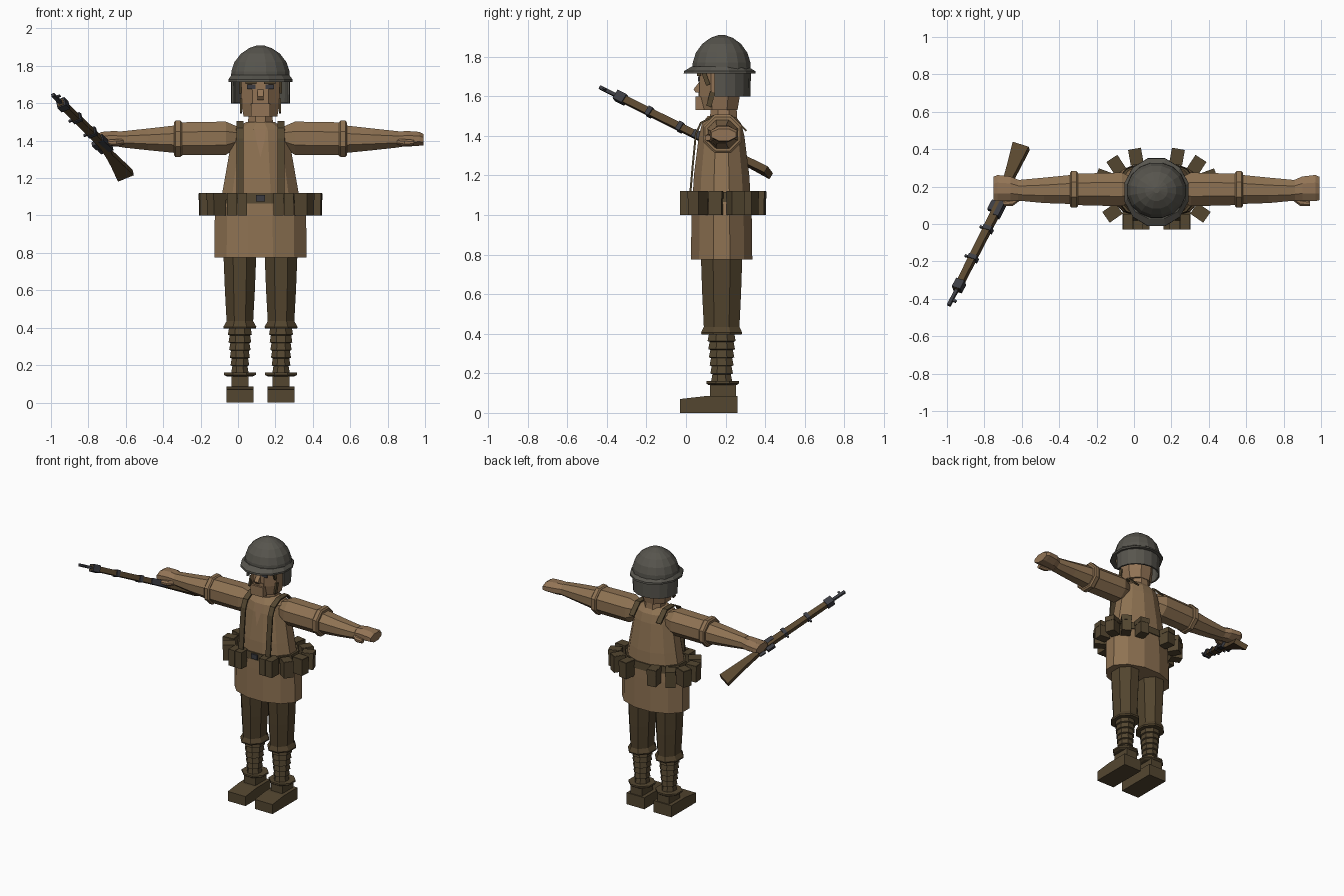
import bpy, bmesh
from math import cos, sin, pi, radians
from mathutils import Matrix, Vector

if "Cube" in bpy.data.objects:
    bpy.data.objects.remove(bpy.data.objects["Cube"])

CX, CY = 0.12, 0.18     # body axis


def material(name, r, g, b):
    m = bpy.data.materials.new(name)
    m.use_nodes = True
    m.diffuse_color = (r, g, b, 1)
    m.node_tree.nodes["Principled BSDF"].inputs["Base Color"].default_value = (r, g, b, 1)
    return m


TUNIC = material("tan cloth", .27, .168, .085)
SKIN = material("skin", .29, .175, .092)
BROWN = material("dark brown cloth", .085, .058, .027)
LEATHER = material("brown leather", .088, .062, .03)
STEEL = material("helmet grey", .095, .09, .075)
WOOD = material("rifle wood", .1, .062, .028)
METAL = material("gun metal", .045, .046, .055)


def finish(name, bm, mat, matrix=None):
    if matrix:
        bm.transform(matrix)
    bmesh.ops.recalc_face_normals(bm, faces=bm.faces)
    me = bpy.data.meshes.new(name)
    bm.to_mesh(me)
    bm.free()
    me.materials.append(mat)
    ob = bpy.data.objects.new(name, me)
    bpy.context.collection.objects.link(ob)
    return ob


def loft(name, rings, mat, n=8, axis="z", cap=True):
    """Rings of (centre, half width, half depth), flats facing the axes."""
    bm = bmesh.new()
    k = 1 / cos(pi / n)
    loops = []
    for (x, y, z), rx, ry in rings:
        loop = []
        for i in range(n):
            t = 2 * pi * (i + .5) / n
            u, v = rx * k * cos(t), ry * k * sin(t)
            loop.append(bm.verts.new((x + u, y + v, z) if axis == "z" else (x, y + u, z + v)))
        loops.append(loop)
    for a, b in zip(loops, loops[1:]):
        for i in range(n):
            j = (i + 1) % n
            bm.faces.new((a[i], a[j], b[j], b[i]))
    if cap:
        bm.faces.new(loops[0])
        bm.faces.new(loops[-1])
    return finish(name, bm, mat)


def upright(name, x, y, profile, mat, n=8, cap=True):
    return loft(name, [((x, y, z), rx, ry) for z, rx, ry in profile], mat, n, "z", cap)


def box(name, c, size, mat, rot=None, frame=None):
    bm = bmesh.new()
    bmesh.ops.create_cube(bm, size=1)
    m = Matrix.Translation(c) @ (rot or Matrix()) @ Matrix.Diagonal((*size, 1))
    return finish(name, bm, mat, frame @ m if frame else m)


def prism(name, pts, half, mat, frame):
    """Polygon in the frame's first two axes, thickened along its third."""
    bm = bmesh.new()
    f = bm.faces.new([bm.verts.new((u, v, -half)) for u, v in pts])
    g = bmesh.ops.extrude_face_region(bm, geom=[f])["geom"]
    bmesh.ops.translate(bm, vec=(0, 0, 2 * half), verts=[e for e in g if isinstance(e, bmesh.types.BMVert)])
    return finish(name, bm, mat, frame)


# Coat
upright("coat_skirt", CX, CY, [(.775, .247, .155), (1.0, .244, .152), (1.07, .22, .15)], TUNIC, 12)
upright("coat_torso", CX, CY, [(1.06, .215, .148), (1.2, .19, .14), (1.4, .155, .115),
                               (1.46, .145, .1), (1.5, .075, .07)], TUNIC, 12)
upright("belt", CX, CY, [(1.065, .225, .157), (1.117, .219, .153)], LEATHER, 12)
box("belt_buckle", (CX, .022, 1.092), (.05, .014, .035), METAL)
bm = bmesh.new()
bm.faces.new([bm.verts.new((CX + x, y, z)) for x, y, z in
              ((0, .046, 1.31), (.022, .061, 1.4), (.03, .075, 1.46), (-.03, .075, 1.46), (-.022, .061, 1.4))])
finish("open_neckline", bm, SKIN)

# Head and face
upright("neck", CX, .19, [(1.47, .072, .07), (1.55, .06, .065)], SKIN)
upright("head", CX, .17, [(1.53, .09, .09), (1.6, .104, .102), (1.76, .108, .104)], SKIN)
box("chin", (CX, .09, 1.565), (.1, .085, .07), SKIN)
box("upper_lip", (CX, .092, 1.61), (.085, .06, .025), SKIN)
prism("nose", [(.08, 1.69), (.038, 1.635), (.05, 1.618), (.08, 1.618)], .016, SKIN,
      Matrix(((0, 0, 1, CX), (1, 0, 0, 0), (0, 1, 0, 0), (0, 0, 0, 1))))

# Helmet
dome = [(1.72, 1.0), (1.77, .985), (1.82, .88), (1.865, .66), (1.895, .38), (1.91, .1)]
upright("helmet_dome", CX, CY, [(z, .158 * s, .148 * s) for z, s in dome], STEEL, 16)
upright("helmet_brim", CX, .17, [(1.715, .172, .182), (1.727, .172, .18), (1.75, .155, .142)], STEEL, 12)
bm = bmesh.new()
arc = [radians(-14 + 208 * i / 10) for i in range(11)]
rows = [[bm.verts.new((CX + r * cos(t), CY + (r - .012) * sin(t), z)) for t in arc]
        for z, r in ((1.6, .158), (1.73, .16))]
for i in range(10):
    bm.faces.new((rows[0][i], rows[0][i + 1], rows[1][i + 1], rows[1][i]))
guard = finish("helmet_neck_guard", bm, STEEL)
mod = guard.modifiers.new("thickness", "SOLIDIFY")
mod.thickness = .012

# Parts repeated on both sides
strap_path = [(.02, 1.09), (.034, 1.25), (.05, 1.41), (.075, 1.465), (.14, 1.5), (.23, 1.5), (.305, 1.425)]
pouches = [(.11, .36, 10), (.215, .315, 33), (.28, .25, 70), (.285, .15, 95), (.235, .06, 125)]
for side, s in (("left", 1), ("right", -1)):
    # Face details
    box(side + "_eye", (CX + s * .05, .064, 1.688), (.045, .008, .026), METAL)
    box(side + "_brow", (CX + s * .05, .066, 1.709), (.06, .02, .014), BROWN)
    box(side + "_chin_strap", (CX + s * .104, .125, 1.585), (.012, .026, .075), LEATHER,
        Matrix.Rotation(radians(-15), 4, "X"))
    box(side + "_temple_strap", (CX + s * .108, .1, 1.69), (.012, .022, .07), LEATHER,
        Matrix.Rotation(radians(20), 4, "X"))

    # Arm and hand
    def limb(name, sections, mat):
        loft(name, [((CX + s * d, y, z), ry, rz) for d, y, z, ry, rz in sections], mat, 8, "x")
    limb(side + "_sleeve", [(.11, .185, 1.42, .055, .05), (.185, .185, 1.413, .09, .089),
                            (.425, .185, 1.41, .084, .088)], TUNIC)
    limb(side + "_sleeve_cuff", [(.42, .185, 1.41, .09, .09), (.428, .185, 1.41, .098, .097),
                                 (.455, .185, 1.41, .098, .097), (.463, .185, 1.41, .088, .086)], TUNIC)
    limb(side + "_forearm", [(.45, .185, 1.408, .078, .074), (.6, .18, 1.407, .068, .058),
                             (.74, .18, 1.407, .055, .043)], TUNIC)
    limb(side + "_hand", [(.73, .18, 1.407, .053, .04), (.78, .19, 1.41, .064, .042),
                          (.85, .192, 1.41, .07, .037), (.872, .19, 1.405, .062, .03)], SKIN)
    limb(side + "_thumb", [(.73, .14, 1.395, .015, .015), (.77, .115, 1.39, .02, .018),
                           (.82, .11, 1.39, .015, .014)], SKIN)

    # Shoulder strap
    bm = bmesh.new()
    rows = [[bm.verts.new((CX + s * .11 + w, y, z)) for w in (-.019, .019)] for y, z in strap_path]
    for a, b in zip(rows, rows[1:]):
        bm.faces.new((a[0], a[1], b[1], b[0]))
    strap = finish(side + "_shoulder_strap", bm, LEATHER)
    mod = strap.modifiers.new("thickness", "SOLIDIFY")
    mod.thickness, mod.offset = .01, 0

    # Belt pouches
    for i, (d, y, turn) in enumerate(pouches):
        spin = Matrix.Rotation(radians(-s * turn), 4, "Z")
        box(f"{side}_pouch_{i + 1}", (CX + s * d, y, 1.06), (.066, .08, .12), LEATHER, spin)
        box(f"{side}_pouch_flap_{i + 1}", (CX + s * d, y, 1.1), (.07, .085, .035), LEATHER, spin)
    for i, d in enumerate((.097, .152)):
        box(f"{side}_front_pouch_{i + 1}", (CX + s * d, .012, 1.06), (.052, .085, .12), LEATHER)

    # Trousers, wrapped shin, boot
    x = CX + s * .11
    upright(side + "_trouser_leg", x, CY, [(.8, .088, .105), (.6, .08, .098), (.435, .071, .09),
                                           (.405, .088, .104), (.395, .086, .1)], BROWN)
    wraps = []
    for i in range(6):
        z, r = .4 - i * .041, .064 - i * .0035
        wraps += [(z, r - .006, r), (z - .037, r, r + .007)]
    upright(side + "_shin_wrap", x, CY, wraps, LEATHER)
    upright(side + "_ankle_collar", x, .185, [(.14, .07, .07), (.148, .086, .082), (.16, .086, .082)], LEATHER)
    box(side + "_boot_ankle", (x, .187, .1), (.092, .13, .1), LEATHER)
    prism(side + "_boot", [(-.03, 0), (.26, 0), (.26, .085), (.1, .085), (-.03, .07)], .072, LEATHER,
          Matrix(((0, 0, 1, x), (1, 0, 0, 0), (0, 1, 0, 0), (0, 0, 0, 1))))

# Rifle, in a frame of length, drop and thickness
muzzle = Vector((-.99, -.435, 1.645))
along = (Vector((-.56, .405, 1.23)) - muzzle).normalized()
drop = Vector((-.085, .04, -.043))
drop = (drop - along * drop.dot(along)).normalized()
frame = Matrix.Translation(muzzle) @ Matrix((along, drop, along.cross(drop))).transposed().to_4x4()
prism("rifle_stock", [(.1, -.016), (.68, -.018), (.76, .002), (1.03, 0), (1.03, .095), (.86, .058),
                      (.76, .04), (.66, .026), (.1, .018)], .018, WOOD, frame)
box("rifle_barrel", (.07, 0, 0), (.14, .018, .018), METAL, frame=frame)
box("rifle_front_sight", (.035, -.016, 0), (.014, .024, .01), METAL, frame=frame)
box("rifle_nose_cap", (.13, 0, 0), (.055, .05, .05), METAL, frame=frame)
for i, d in enumerate((.31, .5)):
    box(f"rifle_band_{i + 1}", (d, 0, 0), (.025, .05, .046), METAL, frame=frame)
    box(f"rifle_sling_loop_{i + 1}", (d, .033, 0), (.012, .03, .012), METAL, frame=frame)
box("rifle_receiver", (.65, -.01, 0), (.13, .03, .042), METAL, frame=frame)
box("rifle_magazine", (.64, .035, 0), (.06, .035, .024), METAL, frame=frame)
box("rifle_trigger_guard", (.71, .042, 0), (.045, .022, .01), METAL, frame=frame)
box("rifle_bolt_handle", (.69, -.01, .03), (.015, .015, .045), METAL, frame=frame)
